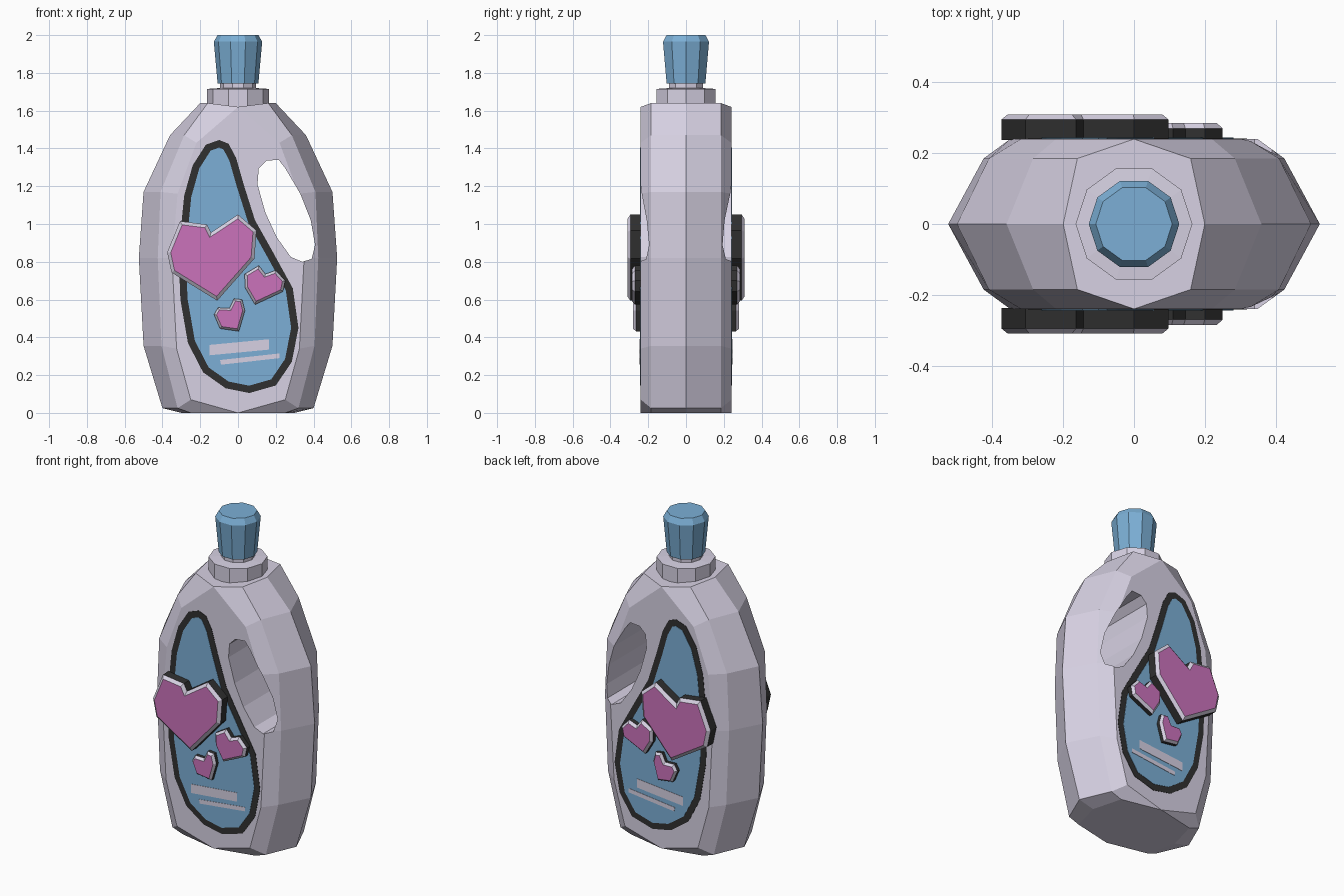
import bpy, bmesh, math
from mathutils import Vector

if "Cube" in bpy.data.objects:
    bpy.data.objects.remove(bpy.data.objects["Cube"])


def material(name, rgb):
    m = bpy.data.materials.new(name)
    m.diffuse_color = (*rgb, 1)
    m.use_nodes = True
    m.node_tree.nodes["Principled BSDF"].inputs["Base Color"].default_value = m.diffuse_color
    return m


LILAC = material("lilac", (0.68, 0.64, 0.77))
BLUE = material("blue", (0.20, 0.43, 0.67))
PINK = material("pink", (0.60, 0.17, 0.50))
DARK = material("dark", (0.03, 0.03, 0.03))


def loft(name, rings, mats, band_mats=None, cap_mat=0, mirror=False):
    """Skin closed rings of equal length; cap both ends."""
    bm = bmesh.new()
    loops = [[bm.verts.new(p) for p in ring] for ring in rings]
    n = len(rings[0])
    for k, (a, b) in enumerate(zip(loops, loops[1:])):
        for i in range(n):
            f = bm.faces.new((a[i], a[(i + 1) % n], b[(i + 1) % n], b[i]))
            f.material_index = band_mats[k] if band_mats else 0
    if len(loops) > 1:
        bm.faces.new(loops[0][::-1])
    bm.faces.new(loops[-1]).material_index = cap_mat
    bmesh.ops.remove_doubles(bm, verts=bm.verts, dist=1e-4)
    bmesh.ops.recalc_face_normals(bm, faces=bm.faces)
    me = bpy.data.meshes.new(name)
    bm.to_mesh(me)
    bm.free()
    for m in mats:
        me.materials.append(m)
    ob = bpy.data.objects.new(name, me)
    bpy.context.collection.objects.link(ob)
    if mirror:
        mod = ob.modifiers.new("back_copy", 'MIRROR')
        mod.use_axis = (False, True, False)
        mod.use_mirror_merge = False
    return ob


def at_y(pts, y):
    return [(x, y, z) for x, z in pts]


def inset(pts, d):
    """Offset a closed outline inwards by d."""
    ps = [Vector(p) for p in pts]
    n = len(ps)
    area = sum(ps[i].cross(ps[(i + 1) % n]) for i in range(n))
    s = 1 if area > 0 else -1
    out = []
    for i in range(n):
        e1 = (ps[i] - ps[i - 1]).normalized()
        e2 = (ps[(i + 1) % n] - ps[i]).normalized()
        n1, n2 = Vector((-e1.y, e1.x)) * s, Vector((-e2.y, e2.x)) * s
        out.append(tuple(ps[i] + (n1 + n2) * d / (1 + n1.dot(n2))))
    return out


def lathe(name, profile, mat, n=10):
    rings = [[(r * math.cos(2 * math.pi * i / n), r * math.sin(2 * math.pi * i / n), z)
              for i in range(n)] for r, z in profile]
    return loft(name, rings, [mat])


# bottle body: side x, corner x, flat front x, side z, front z
levels = [(0.30, 0.25, 0.00, 0.00, 0.00),
          (0.40, 0.32, 0.25, 0.025, 0.07),
          (0.50, 0.405, 0.325, 0.355, 0.34),
          (0.525, 0.425, 0.35, 0.82, 0.82),
          (0.50, 0.41, 0.32, 1.17, 1.16),
          (0.36, 0.285, 0.22, 1.47, 1.43),
          (0.20, 0.16, 0.00, 1.64, 1.62)]
rings = []
for s, c, f, z, zf in levels:
    rings.append([(s, 0, z), (c, 0.185, z), (f, 0.24, zf), (-f, 0.24, zf), (-c, 0.185, z),
                  (-s, 0, z), (-c, -0.185, z), (-f, -0.24, zf), (f, -0.24, zf), (c, -0.185, z)])
body = loft("bottle_body", rings, [LILAC])

# handle hole
hole = [(0.15, 1.335), (0.215, 1.34), (0.25, 1.295), (0.33, 1.16), (0.385, 1.02), (0.408, 0.89),
        (0.39, 0.815), (0.34, 0.80), (0.28, 0.825), (0.205, 0.93), (0.145, 1.06), (0.103, 1.21),
        (0.11, 1.295)]
cutter = loft("handle_cutter", [at_y(hole, -0.5), at_y(hole, 0.5)], [LILAC])
cut = body.modifiers.new("handle_hole", 'BOOLEAN')
cut.object = cutter
cut.operation = 'DIFFERENCE'
cut.solver = 'EXACT'
bpy.context.view_layer.objects.active = body
bpy.ops.object.modifier_apply(modifier=cut.name)
bpy.data.objects.remove(cutter)

# neck and cap
lathe("collar", [(0.165, 1.60), (0.165, 1.715), (0.09, 1.72)], LILAC)
lathe("neck", [(0.095, 1.70), (0.095, 1.76)], LILAC)
lathe("cap", [(0.108, 1.745), (0.128, 1.965), (0.108, 2.0)], BLUE)

# label with dark border, on both sides
label = [(-0.10, 1.445), (-0.05, 1.425), (-0.01, 1.35), (0.03, 1.21), (0.09, 1.02), (0.18, 0.86),
         (0.29, 0.66), (0.32, 0.45), (0.285, 0.27), (0.20, 0.145), (0.06, 0.105), (-0.065, 0.13),
         (-0.185, 0.215), (-0.265, 0.37), (-0.305, 0.60), (-0.315, 0.85), (-0.285, 1.15),
         (-0.24, 1.31), (-0.17, 1.42)]
loft("label_border", [at_y(label, -0.236), at_y(label, -0.242)], [DARK], mirror=True)
panel = inset(label, 0.038)
loft("label_panel", [at_y(panel, -0.237), at_y(panel, -0.244)], [BLUE], mirror=True)

# pale strips on the label
strips = [[(-0.15, 0.36), (0.165, 0.39), (0.165, 0.335), (-0.15, 0.305)],
          [(-0.095, 0.28), (0.22, 0.315), (0.22, 0.29), (-0.09, 0.255)]]
for i, s in enumerate(strips):
    loft(f"label_strip_{i + 1}", [at_y(s, -0.240), at_y(s, -0.246)], [LILAC], mirror=True)

# raised hearts: outline, height, bevel width
hearts = {
    "large_heart": ([(-0.375, 0.85), (-0.307, 1.015), (-0.164, 0.997), (-0.143, 0.955),
                     (0.0, 1.05), (0.098, 0.966), (0.087, 0.817), (-0.11, 0.594),
                     (-0.352, 0.743)], 0.31, 0.018),
    "medium_heart": ([(0.035, 0.735), (0.11, 0.78), (0.145, 0.735), (0.20, 0.755),
                      (0.25, 0.70), (0.238, 0.642), (0.09, 0.573), (0.037, 0.663)], 0.285, 0.014),
    "small_heart": ([(-0.127, 0.52), (-0.106, 0.557), (-0.045, 0.555), (-0.021, 0.605),
                     (0.022, 0.60), (0.037, 0.541), (0.005, 0.432), (-0.095, 0.446)], 0.28, 0.012),
}
for name, (pts, h, w) in hearts.items():
    loft(name, [at_y(pts, -0.238), at_y(pts, -h + 0.015), at_y(inset(pts, w), -h)],
         [DARK, LILAC, PINK], band_mats=[0, 1], cap_mat=2, mirror=True)
